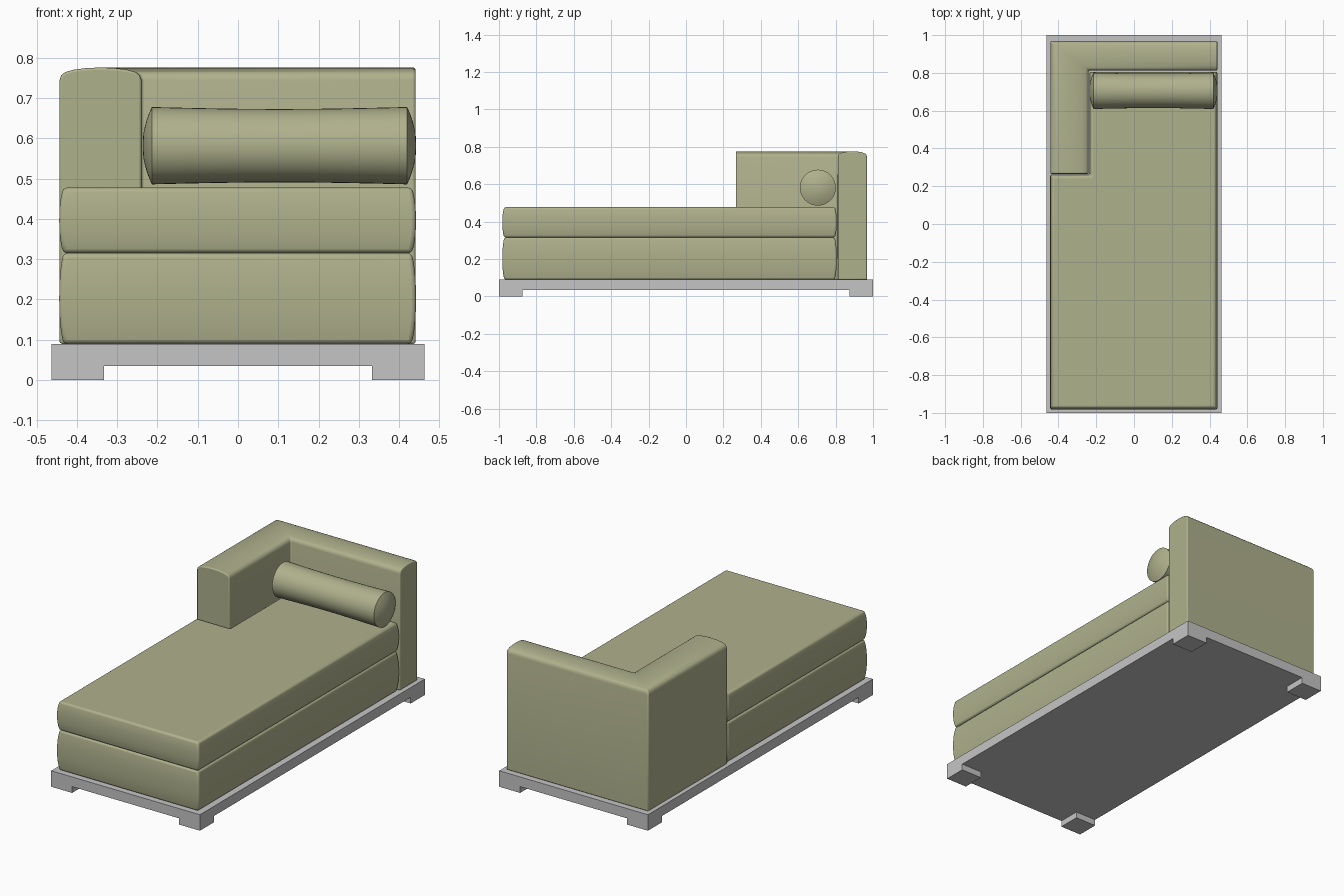
import bpy, bmesh, math

cube = bpy.data.objects.get("Cube")
if cube:
    bpy.data.objects.remove(cube, do_unlink=True)


def material(name, rgb):
    m = bpy.data.materials.new(name)
    m.use_nodes = True
    m.diffuse_color = (*rgb, 1)
    m.node_tree.nodes["Principled BSDF"].inputs["Base Color"].default_value = (*rgb, 1)
    return m


FABRIC = material("olive fabric", (0.43, 0.44, 0.265))
FRAME = material("grey frame", (0.56, 0.56, 0.56))


def make(name, bm, mat, bevel=0.0, smooth=True):
    bmesh.ops.recalc_face_normals(bm, faces=bm.faces)
    me = bpy.data.meshes.new(name)
    bm.to_mesh(me)
    bm.free()
    me.materials.append(mat)
    ob = bpy.data.objects.new(name, me)
    bpy.context.collection.objects.link(ob)
    bpy.ops.object.select_all(action='DESELECT')
    ob.select_set(True)
    bpy.context.view_layer.objects.active = ob
    if bevel:
        mod = ob.modifiers.new("soft edges", 'BEVEL')
        mod.width = bevel
        mod.segments = 3
        mod.limit_method = 'ANGLE'
        mod.angle_limit = math.radians(50)
    if smooth:
        bpy.ops.object.shade_smooth_by_angle(angle=math.radians(40))
    return ob


def loft(rings, closed=True):
    """Skin a list of point rings and cap both ends."""
    bm = bmesh.new()
    vs = [[bm.verts.new(p) for p in r] for r in rings]
    n = len(vs[0])
    for a, b in zip(vs, vs[1:]):
        for i in range(n):
            j = (i + 1) % n
            bm.faces.new((a[i], a[j], b[j], b[i]))
    bm.faces.new(vs[0])
    bm.faces.new(vs[-1])
    return bm


def box(name, x0, x1, y0, y1, z0, z1, mat):
    ring = [(x0, y0), (x1, y0), (x1, y1), (x0, y1)]
    return make(name, loft([[(x, y, z) for x, y in ring] for z in (z0, z1)]), mat, smooth=False)


# Frame slab and corner feet
W, D = 0.463, 1.0
box("base_slab", -W, W, -D, D, 0.035, 0.09, FRAME)
for sx, side in ((-1, "right"), (1, "left")):
    for sy, end in ((-1, "front"), (1, "back")):
        xs = sorted((sx * W, sx * (W - 0.13)))
        ys = sorted((sy * D, sy * (D - 0.125)))
        box(f"{end}_{side}_foot", *xs, *ys, 0, 0.035, FRAME)

# Cushions: notched outline with outward direction of each corner
L, R, FRONT, REAR = -0.444, 0.442, -0.982, 0.806
NOTCH_X, NOTCH_Y = -0.236, 0.262
OUTLINE = [(L, FRONT, -1, -1), (R, FRONT, 1, -1), (R, REAR, 1, 1),
           (NOTCH_X, REAR, -1, 1), (NOTCH_X, NOTCH_Y, -1, 1), (L, NOTCH_Y, -1, 1)]


def cushion(name, z0, z1):
    rings = []
    steps = 8
    for k in range(steps + 1):
        t = k / steps
        inset = 0.010 * abs(2 * t - 1) ** 2.5
        rings.append([(x - dx * inset, y - dy * inset, z0 + (z1 - z0) * t)
                      for x, y, dx, dy in OUTLINE])
    return make(name, loft(rings), FABRIC, bevel=0.010)


cushion("lower_cushion", 0.09, 0.315)
cushion("upper_cushion", 0.315, 0.478)

# Arm and backrest: one domed section swept round a mitred corner
stations = [((-0.443, 0.266), (-0.24, 0.266)),
            ((-0.443, 0.968), (-0.24, 0.812)),
            ((0.441, 0.968), (0.441, 0.812))]
half = [(0, 0.09), (0, 0.745), (0.02, 0.757), (0.07, 0.765), (0.18, 0.771), (0.34, 0.775)]
section = half + [(0.5, 0.776)] + [(1 - t, z) for t, z in reversed(half)]
rings = [[(o[0] + (i[0] - o[0]) * t, o[1] + (i[1] - o[1]) * t, z) for t, z in section]
         for o, i in stations]
make("arm_and_backrest", loft(rings), FABRIC, bevel=0.006)

# Bolster: lathe about x with a slight waist and domed ends
X0, X1, RAD, DOME = -0.214, 0.42, 0.096, 0.023
profile = []
for k in range(1, 6):
    a = k / 6
    profile.append((X0 - DOME * (1 - a * a), RAD * a))
for k in range(9):
    t = k / 8
    profile.append((X0 + (X1 - X0) * t, RAD - 0.005 * math.sin(math.pi * t)))
for k in range(5, 0, -1):
    a = k / 6
    profile.append((X1 + DOME * (1 - a * a), RAD * a))
N = 40
rings = [[(x, 0.705 + r * math.cos(math.tau * i / N), 0.582 + r * math.sin(math.tau * i / N))
          for i in range(N)] for x, r in profile]
make("bolster", loft(rings), FABRIC)
